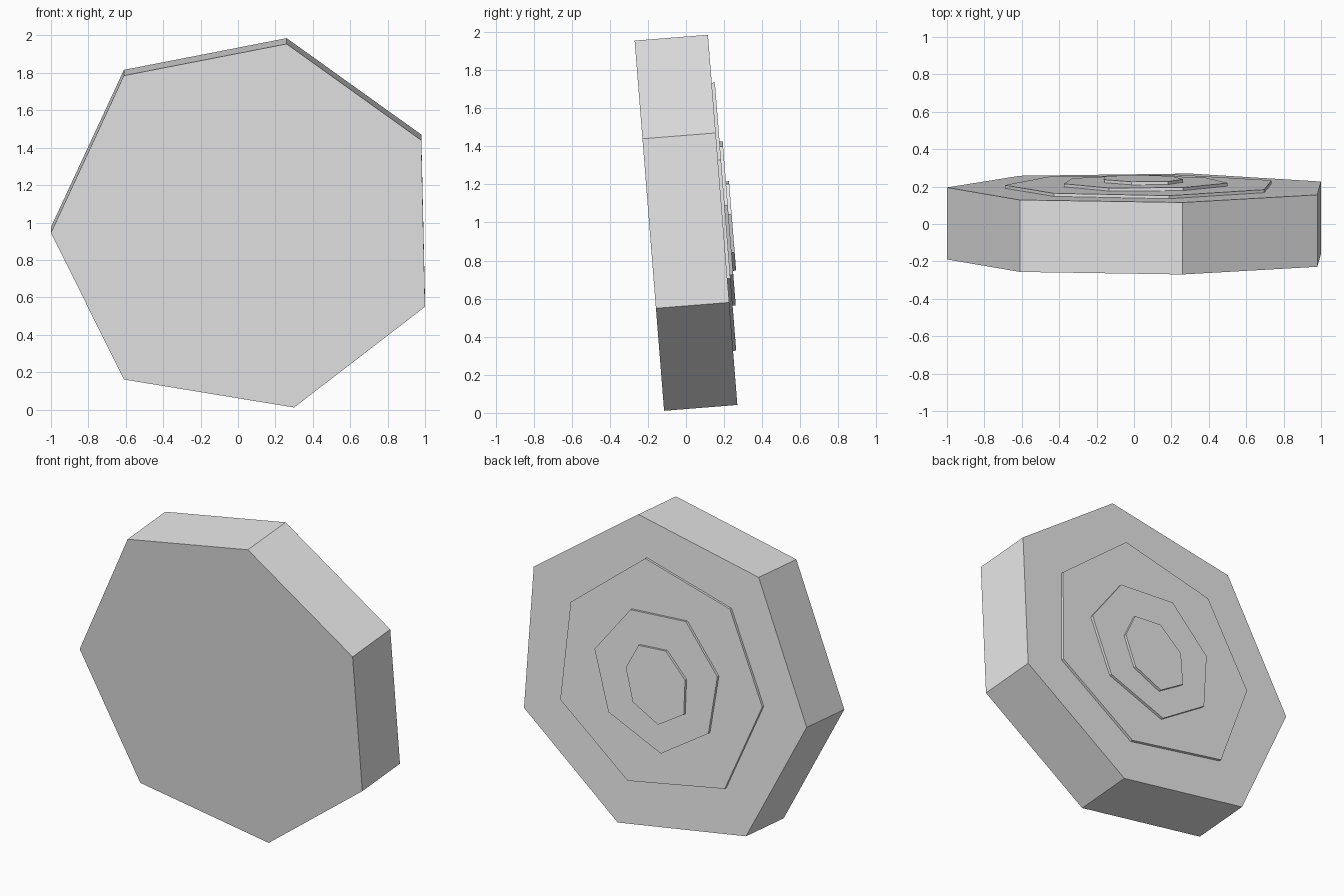
import bpy
import bmesh
import math
from mathutils import Matrix

default_cube = bpy.data.objects.get("Cube")
if default_cube:
    bpy.data.objects.remove(default_cube, do_unlink=True)

# Single plain grey
grey = bpy.data.materials.new("light_grey")
grey.use_nodes = True
colour = (0.8, 0.8, 0.8, 1)
grey.diffuse_color = colour
grey.node_tree.nodes["Principled BSDF"].inputs["Base Color"].default_value = colour

# The slab leans slightly forwards; all tiers share this placement
PLACEMENT = Matrix.Translation((0.046, -0.192, 0.978)) @ Matrix.Rotation(math.radians(4.55), 4, "X")
SLAB_DEPTH = 0.386
STEP = 0.0165


def make_tier(name, outline, front, back):
    """Extrude a seven-sided outline (x, z) from the front depth to the back depth."""
    bm = bmesh.new()
    face = bm.faces.new([bm.verts.new((x, front, z)) for x, z in outline])
    extruded = bmesh.ops.extrude_face_region(bm, geom=[face], use_keep_orig=True)
    moved = [item for item in extruded["geom"] if isinstance(item, bmesh.types.BMVert)]
    bmesh.ops.translate(bm, verts=moved, vec=(0, back - front, 0))
    bmesh.ops.recalc_face_normals(bm, faces=bm.faces[:])
    bmesh.ops.transform(bm, matrix=PLACEMENT, verts=bm.verts[:])
    mesh = bpy.data.meshes.new(name)
    bm.to_mesh(mesh)
    bm.free()
    mesh.materials.append(grey)
    tier = bpy.data.objects.new(name, mesh)
    bpy.context.collection.objects.link(tier)
    return tier


# Thick slab
slab_outline = [(-1.046, -0.033), (-0.656, 0.81), (0.214, 0.98), (0.934, 0.463),
                (0.954, -0.43), (0.254, -0.97), (-0.656, -0.82)]
make_tier("slab", slab_outline, 0, SLAB_DEPTH)

# Thin stepped tiers on the back, each smaller and slightly turned
tiers = {
    "large_tier": [(0.65, 0.32), (0.14, 0.727), (-0.475, 0.568), (-0.737, 0.02),
                   (-0.5, -0.557), (0.187, -0.685), (0.69, -0.305)],
    "middle_tier": [(0.455, 0.08), (0.215, 0.39), (-0.18, 0.417), (-0.421, 0.132),
                    (-0.377, -0.236), (-0.049, -0.448), (0.335, -0.286)],
    "small_tier": [(0.217, 0.03), (0.135, 0.191), (-0.06, 0.205), (-0.205, 0.06),
                   (-0.208, -0.156), (-0.03, -0.266), (0.156, -0.171)],
}
for level, (name, outline) in enumerate(tiers.items()):
    base = SLAB_DEPTH + level * STEP
    make_tier(name, outline, base - 0.005, base + STEP)
